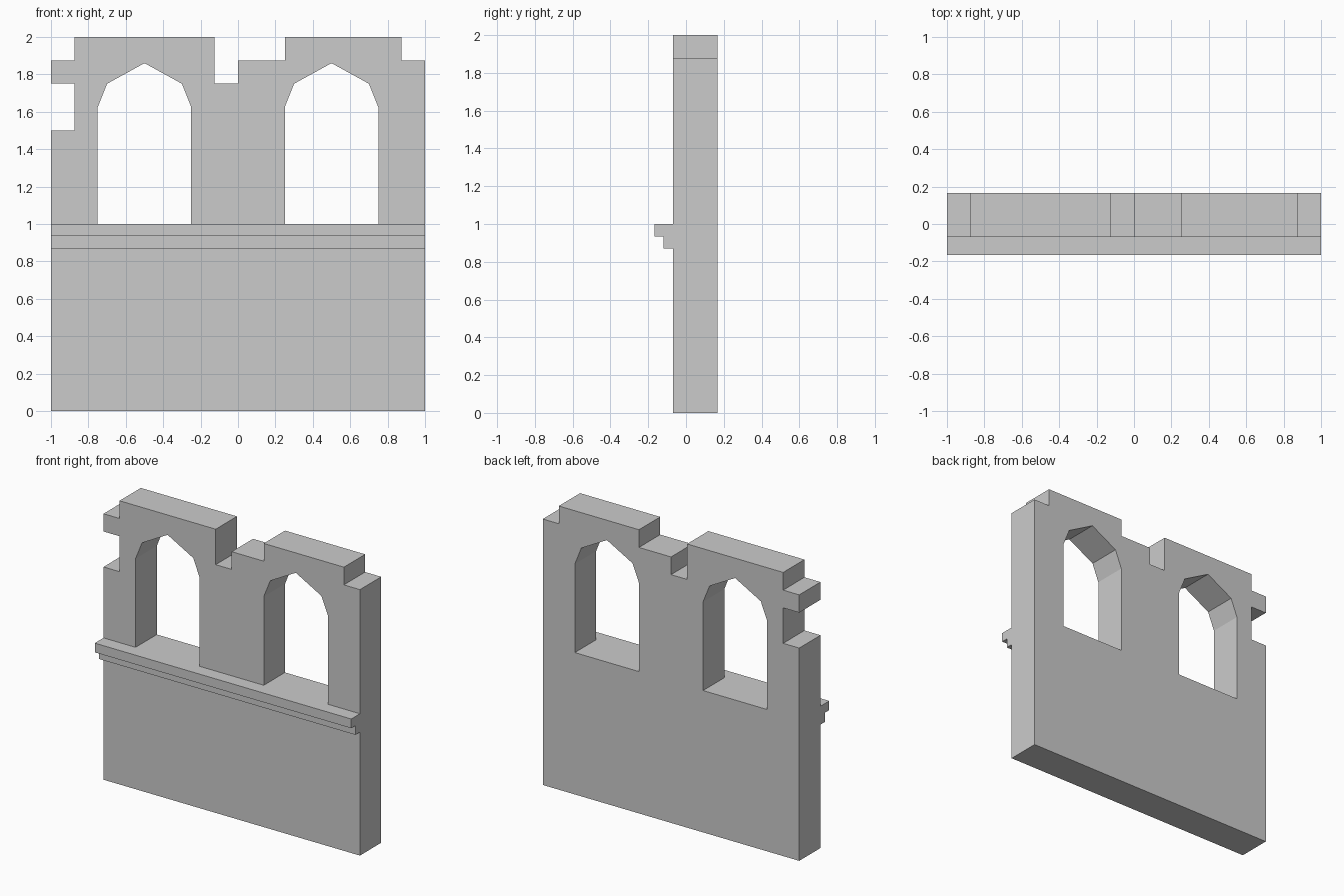
import bpy, bmesh
from mathutils import Vector

if "Cube" in bpy.data.objects:
    bpy.data.objects.remove(bpy.data.objects["Cube"])


def prism(name, loops, axis, start, depth):
    """Fill closed outlines (inner ones become holes) and extrude along axis."""
    bm = bmesh.new()
    for pts in loops:
        vs = [bm.verts.new((a, start, b) if axis == 'Y' else (start, a, b)) for a, b in pts]
        for i, v in enumerate(vs):
            bm.edges.new((v, vs[(i + 1) % len(vs)]))
    direction = Vector((0, 1, 0)) if axis == 'Y' else Vector((1, 0, 0))
    bmesh.ops.triangle_fill(bm, use_beauty=True, edges=bm.edges[:], normal=direction)
    ext = bmesh.ops.extrude_face_region(bm, geom=bm.faces[:], use_keep_orig=True)
    moved = [g for g in ext['geom'] if isinstance(g, bmesh.types.BMVert)]
    bmesh.ops.translate(bm, verts=moved, vec=direction * depth)
    bmesh.ops.recalc_face_normals(bm, faces=bm.faces[:])
    mesh = bpy.data.meshes.new(name)
    bm.to_mesh(mesh)
    bm.free()
    obj = bpy.data.objects.new(name, mesh)
    bpy.context.collection.objects.link(obj)
    return obj


def arch(cx):
    right = [(0.25, 1.0), (0.25, 1.625), (0.2, 1.75)]
    left = [(-x, z) for x, z in reversed(right)]
    return [(cx + x, z) for x, z in right + [(0, 1.86)] + left]


# Ruined wall with broken top and two pointed windows
outline = [(-1, 0), (1, 0), (1, 1.875), (0.875, 1.875), (0.875, 2), (0.25, 2),
           (0.25, 1.875), (0, 1.875), (0, 1.75), (-0.125, 1.75), (-0.125, 2),
           (-0.875, 2), (-0.875, 1.875), (-1, 1.875), (-1, 1.75),
           (-0.875, 1.75), (-0.875, 1.5), (-1, 1.5)]
prism("wall", [outline, arch(-0.5), arch(0.5)], 'Y', -0.07, 0.237)

# Stepped sill moulding along the front
sill = [(-0.07, 1.0), (-0.167, 1.0), (-0.167, 0.935), (-0.12, 0.935),
        (-0.12, 0.87), (-0.07, 0.87)]
prism("sill_moulding", [sill], 'X', -1, 2)
